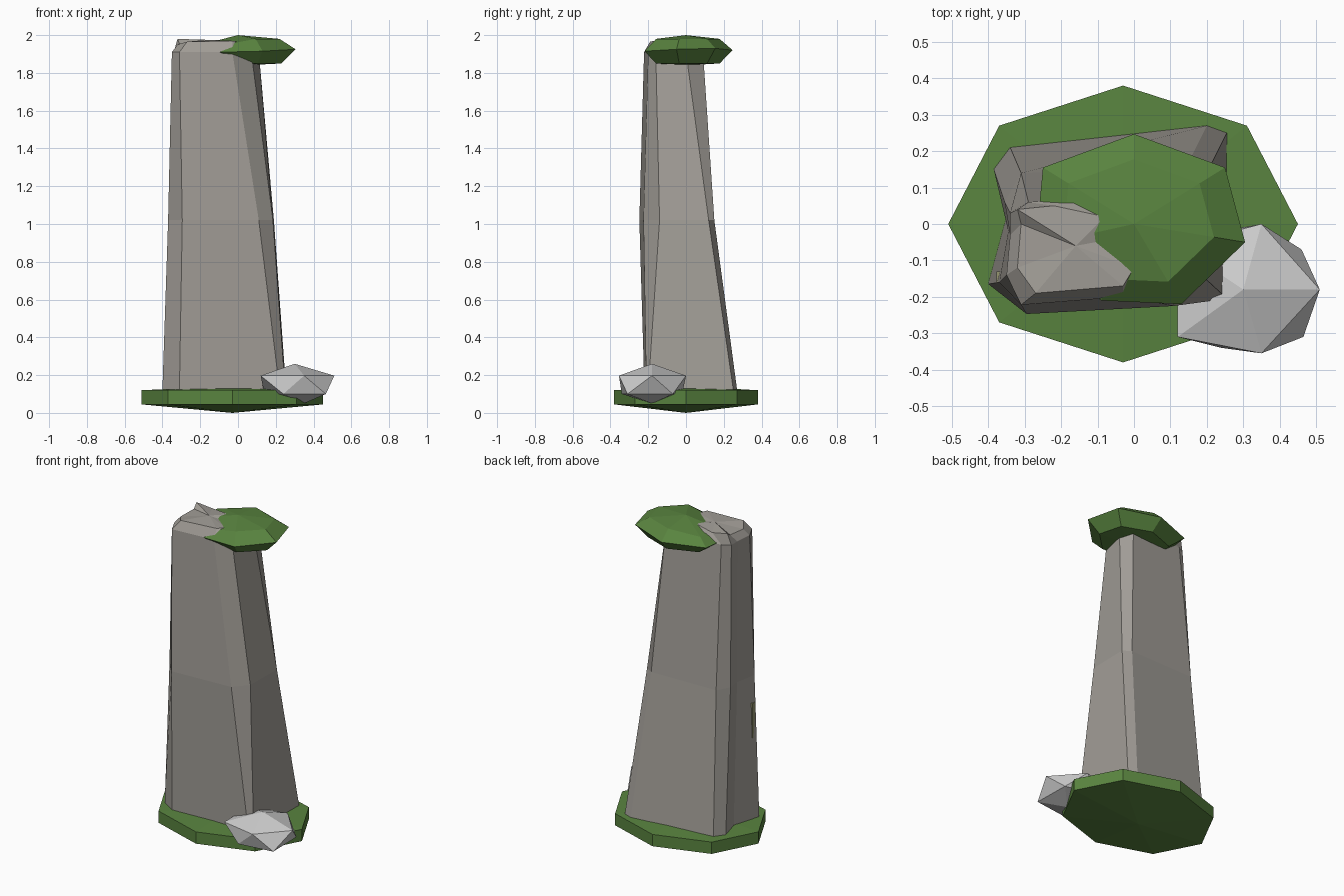
import bpy, bmesh
from mathutils import Vector

if "Cube" in bpy.data.objects:
    bpy.data.objects.remove(bpy.data.objects["Cube"])


def material(name, rgb):
    m = bpy.data.materials.new(name)
    m.diffuse_color = (*rgb, 1)
    m.use_nodes = True
    m.node_tree.nodes["Principled BSDF"].inputs["Base Color"].default_value = m.diffuse_color
    return m


def finish(bm, name, mat=None):
    bmesh.ops.recalc_face_normals(bm, faces=bm.faces)
    me = bpy.data.meshes.new(name)
    bm.to_mesh(me)
    bm.free()
    ob = bpy.data.objects.new(name, me)
    bpy.context.collection.objects.link(ob)
    if mat:
        me.materials.append(mat)
    return ob


def loft(name, rings, bottom, top, mat=None):
    """Skin matching rings of points and close both ends with a fan."""
    bm = bmesh.new()
    loops = [[bm.verts.new(p) for p in r] for r in rings]
    n = len(loops[0])
    for a, b in zip(loops, loops[1:]):
        for i in range(n):
            j = (i + 1) % n
            bm.faces.new((a[i], a[j], b[j], b[i]))
    for loop, tip in ((loops[0], bottom), (loops[-1], top)):
        v = bm.verts.new(tip)
        for i in range(n):
            bm.faces.new((loop[i], loop[(i + 1) % n], v))
    return finish(bm, name, mat)


def flat(points, z):
    return [(x, y, z) for x, y in points]


grass = material("grass", (0.10, 0.23, 0.05))
stone = material("warm_stone", (0.36, 0.34, 0.31))
lichen = material("lichen", (0.30, 0.30, 0.16))

# Grass base: eight-sided slab with a shallow point below
octagon = [(-.03, -.38), (.31, -.27), (.45, 0), (.31, .27),
           (-.03, .38), (-.37, .27), (-.51, 0), (-.37, -.27)]
loft("grass_base", [flat(octagon, .045), flat(octagon, .12)],
     (-.03, 0, 0), (-.03, 0, .142), grass)

# Stone pillar: irregular faceted sections, leaning to the front left
foot = [(-.40, -.165), (-.31, -.22), (.22, -.21), (.25, -.20), (.255, .25),
        (.20, .27), (-.34, .21), (-.385, .15), (-.35, .02)]
middle = [(-.37, -.16), (-.295, -.247), (.11, -.225), (.185, -.14), (.19, .12),
          (.14, .15), (-.31, .14), (-.355, .06), (-.345, -.02)]
shoulder = [(-.35, -.14), (-.31, -.222), (-.03, -.20), (.07, -.16), (.11, 0),
            (.08, .09), (-.29, .06), (-.34, .03), (-.34, -.03)]
crown = [(-.32, -.12, 1.95), (-.27, -.19, 1.965), (-.03, -.17, 1.97),
         (.0, -.12, 1.965), (.0, -.03, 1.95), (-.08, .02, 1.975),
         (-.22, .05, 1.965), (-.32, .04, 1.98), (-.31, 0, 1.955)]
loft("stone_pillar", [flat(foot, .125), flat(middle, 1.02),
                      flat(shoulder, 1.91), crown],
     (-.05, 0, .125), (-.16, -.06, 1.975), stone)

# Lichen streak on the left side of the pillar
bm = bmesh.new()
bmesh.ops.create_cube(bm, size=1)
for v in bm.verts:
    v.co = Vector((-.362 + v.co.x * .03, -.145 + v.co.y * .03, .74 + v.co.z * .22))
finish(bm, "lichen_streak", lichen)

# Moss cap: seven-sided cushion, its left half sunk into the pillar top
rim = [(.13, -.22, 1.915), (.305, -.05, 1.925), (.25, .155, 1.93), (0, .247, 1.92),
       (-.25, .155, 1.915), (-.27, -.06, 1.91), (-.09, -.21, 1.91)]
cap_low = [(x * .72 + .01, y * .72, 1.85) for x, y, z in rim]
cap_high = [(x * .72, y * .72, 1.98 if x > -.05 else 1.95) for x, y, z in rim]
loft("moss_cap", [cap_low, rim, cap_high], (.03, 0, 1.84), (0, 0, 2.0), grass)

# Boulder: squashed twelve-point rock beside the front right of the base
rock = [(.30, -.18, .26), (.35, -.18, .05)]
rock += flat([(.51, -.18), (.35, -.355), (.12, -.31), (.12, -.06), (.35, 0)], .197)
rock += flat([(.465, -.31), (.46, -.07), (.24, -.02), (.14, -.18), (.24, -.34)], .10)
bm = bmesh.new()
for p in rock:
    bm.verts.new(p)
bmesh.ops.convex_hull(bm, input=bm.verts[:])
finish(bm, "boulder")
